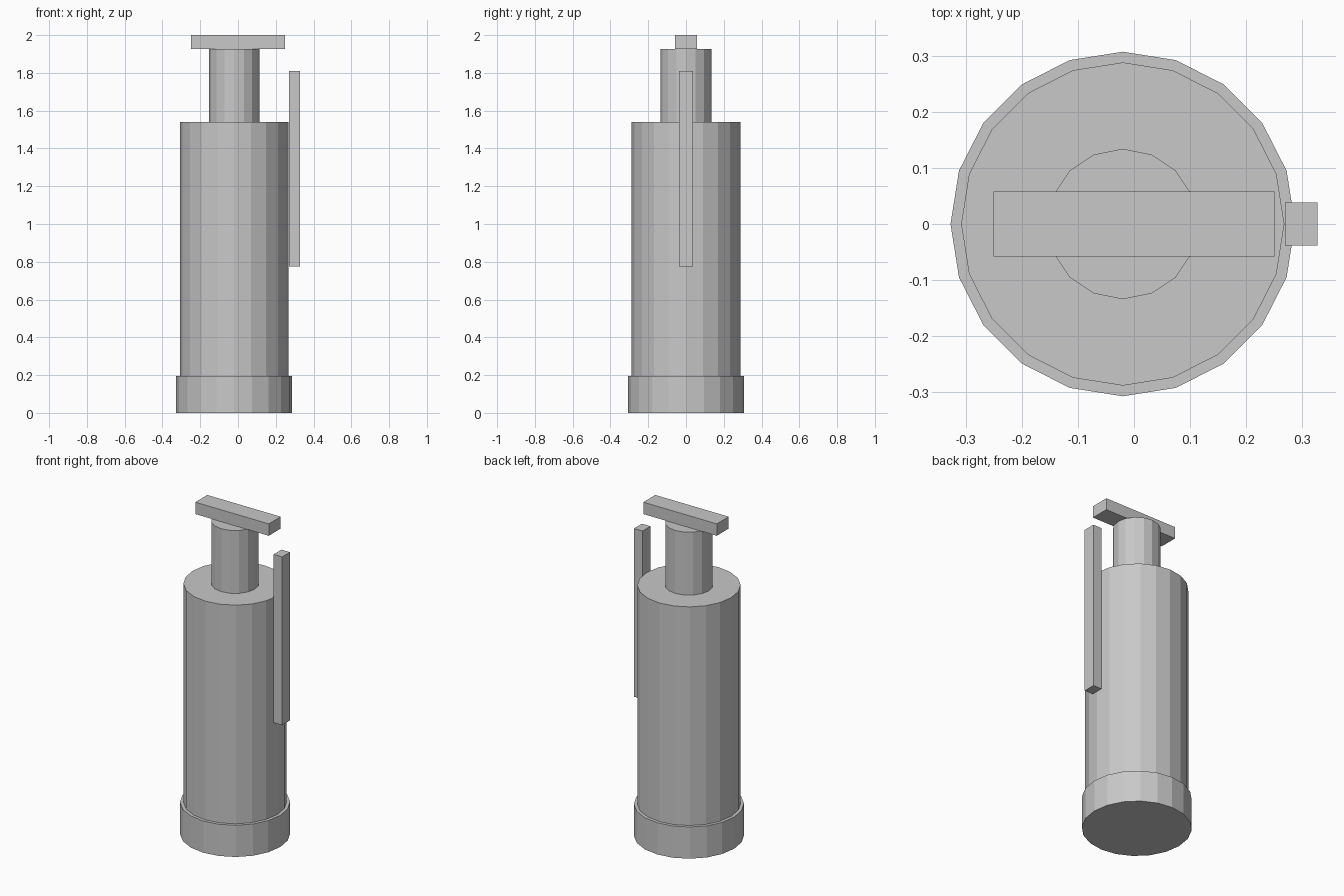
import bpy

if "Cube" in bpy.data.objects:
    bpy.data.objects.remove(bpy.data.objects["Cube"])

# One flat grey for the whole model
grey = bpy.data.materials.new("grey_metal")
grey.diffuse_color = (0.58, 0.58, 0.58, 1.0)
grey.use_nodes = True
grey.node_tree.nodes["Principled BSDF"].inputs["Base Color"].default_value = grey.diffuse_color

AXIS_X = -0.02  # the round parts share this axis


def finish(name):
    obj = bpy.context.object
    obj.name = name
    obj.data.name = name
    obj.data.materials.append(grey)
    return obj


def cylinder(name, radius, z0, z1, sides):
    bpy.ops.mesh.primitive_cylinder_add(
        vertices=sides, radius=radius, depth=z1 - z0,
        location=(AXIS_X, 0, (z0 + z1) / 2))
    return finish(name)


def box(name, x, y, z):
    bpy.ops.mesh.primitive_cube_add(size=1)
    obj = finish(name)
    for v in obj.data.vertices:
        v.co = [lo if c < 0 else hi for c, (lo, hi) in zip(v.co, (x, y, z))]
    return obj


# Stacked round canister
cylinder("base_ring", 0.307, 0.0, 0.195, 20)
cylinder("body", 0.288, 0.195, 1.54, 20)
cylinder("neck", 0.134, 1.54, 1.927, 16)

# Crossbar on top of the neck
box("top_bar", (-0.25, 0.25), (-0.058, 0.058), (1.927, 2.0))

# Upright lever on the right side
box("side_lever", (0.269, 0.327), (-0.038, 0.038), (0.775, 1.81))
